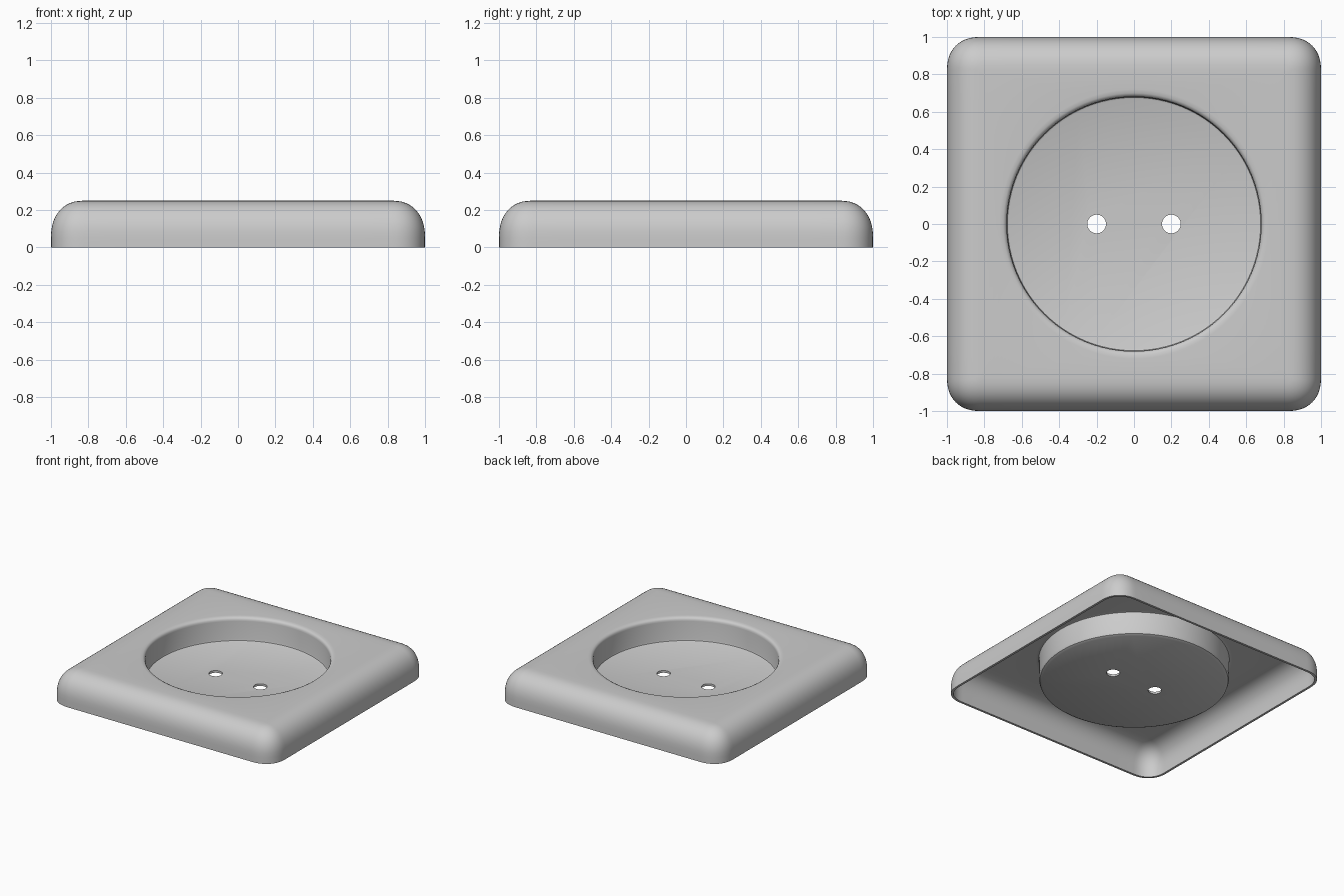
import bpy, bmesh
from math import sin, cos, pi

if "Cube" in bpy.data.objects:
    bpy.data.objects.remove(bpy.data.objects["Cube"])

Q = 24            # points per quarter turn
N = 4 * Q
CORNER = 0.18     # corner rounding
HEIGHT = 0.25
EXP = 2 / 2.3     # slightly squarish rounding


def rounded_square(half, r):
    """One quarter = straight half side, corner, straight half side."""
    c, side, arc = half - r, 5, Q - 10
    quarter = [(half, c * i / side) for i in range(side)]
    for i in range(arc + 1):
        a = pi / 2 * i / arc
        quarter.append((c + r * max(cos(a), 0) ** EXP, c + r * sin(a) ** EXP))
    quarter += [(c * (1 - i / side), half) for i in range(1, side)]
    pts = []
    for k in range(4):
        co, si = (1, 0, -1, 0)[k], (0, 1, 0, -1)[k]
        pts += [(x * co - y * si, x * si + y * co) for x, y in quarter]
    return pts


def circle(r):
    return [(r * cos(2 * pi * i / N), r * sin(2 * pi * i / N)) for i in range(N)]


# outer wall and rounded upper edge
rings = [(rounded_square(1, CORNER), 0)]
for i in range(13):
    a = pi / 2 * i / 12
    inset = CORNER * (1 - max(cos(a), 0) ** EXP)
    rings.append((rounded_square(1 - inset, max(CORNER - inset, 0.01)),
                  0.05 + 0.2 * sin(a) ** EXP))
# round recess with softened lip and floor edge
for r, z in [(0.72, 0.25), (0.7, 0.248), (0.688, 0.242), (0.682, 0.232), (0.68, 0.22),
             (0.68, 0.075), (0.677, 0.064), (0.668, 0.06)]:
    rings.append((circle(r), z))

bm = bmesh.new()
loops = [[bm.verts.new((x, y, z)) for x, y in pts] for pts, z in rings]
for a, b in zip(loops, loops[1:]):
    for i in range(N):
        j = (i + 1) % N
        bm.faces.new((a[i], a[j], b[j], b[i]))
bm.faces.new(loops[-1])
mesh = bpy.data.meshes.new("socket_cover")
bm.to_mesh(mesh)
bm.free()
cover = bpy.data.objects.new("socket_cover", mesh)
bpy.context.collection.objects.link(cover)

# thin shell, open underneath
shell = cover.modifiers.new("shell", 'SOLIDIFY')
shell.thickness = 0.018
shell.offset = -1

# two pin holes
cutters = []
for x in (-0.2, 0.2):
    bpy.ops.mesh.primitive_cylinder_add(vertices=32, radius=0.05, depth=0.15, location=(x, 0, 0.05))
    cutter = bpy.context.object
    cutter.name = "hole_cutter"
    cutter.hide_render = True
    cutters.append(cutter)
    cut = cover.modifiers.new("pin_hole", 'BOOLEAN')
    cut.operation = 'DIFFERENCE'
    cut.solver = 'EXACT'
    cut.object = cutter

bpy.ops.object.select_all(action='DESELECT')
cover.select_set(True)
bpy.context.view_layer.objects.active = cover
bpy.ops.object.convert(target='MESH')
bpy.ops.object.shade_smooth_by_angle(angle=0.6)
for cutter in cutters:
    bpy.data.objects.remove(cutter)
